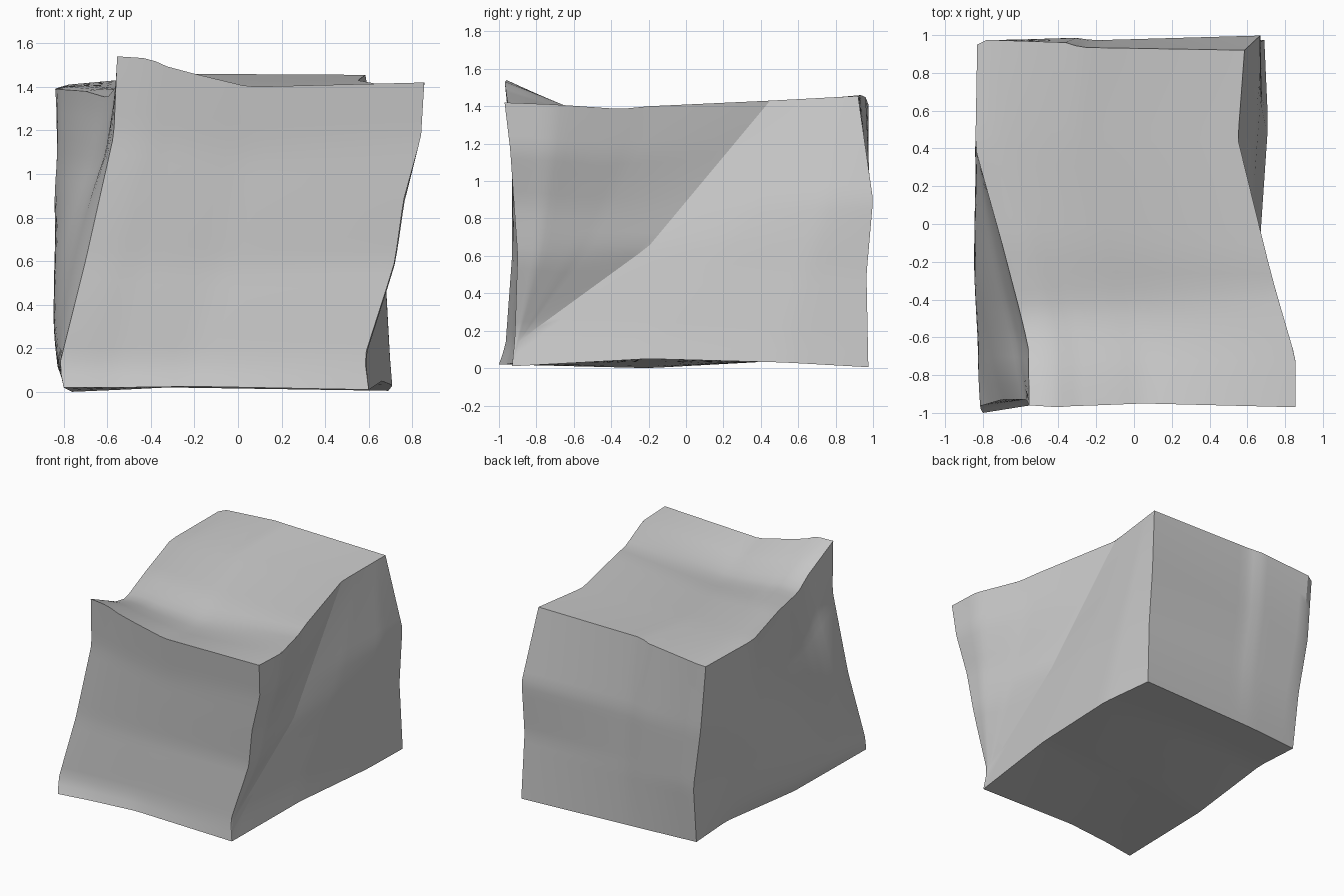
import bpy, bmesh
from mathutils import Vector

cube = bpy.data.objects.get("Cube")
if cube:
    bpy.data.objects.remove(cube, do_unlink=True)

N = 24  # divisions along every side

# Corners: front/back, left (+x)/right (-x), low/high, and the top of the fold
corner = {
    "front_right_low": (-0.80, -1.00, 0.02), "front_left_low": (0.60, -0.93, 0.01),
    "back_right_low": (-0.71, 0.89, 0.02), "back_left_low": (0.69, 0.975, 0.005),
    "front_right_high": (-0.555, -0.96, 1.54), "front_left_high": (0.855, -0.97, 1.42),
    "back_right_high": (-0.83, 0.95, 1.395), "back_left_high": (0.585, 0.92, 1.455),
    "fold_high": (0.55, 0.45, 1.43),
}


def edge(start, end, *middle):
    """Evenly spaced points along a bent edge."""
    pts = [Vector(p) for p in (corner[start], *middle, corner[end])]
    lengths = [(b - a).length for a, b in zip(pts, pts[1:])]
    total, out = sum(lengths), []
    for i in range(N + 1):
        d, k = total * i / N, 0
        while k < len(lengths) - 1 and d > lengths[k]:
            d -= lengths[k]
            k += 1
        out.append(pts[k].lerp(pts[k + 1], min(d / lengths[k], 1)))
    return out


# Upright edges
front_right = edge("front_right_low", "front_right_high",
                   (-0.82, -0.965, 0.12), (-0.70, -0.93, 0.60), (-0.57, -0.93, 1.18))
front_left = edge("front_left_low", "front_left_high", (0.58, -0.915, 0.16), (0.68, -0.905, 0.47),
                  (0.72, -0.90, 0.60), (0.76, -0.92, 0.88), (0.84, -0.94, 1.17))
back_right = edge("back_right_low", "back_right_high", (-0.72, 0.94, 0.45), (-0.79, 0.955, 0.90))
back_left = edge("back_left_low", "back_left_high", (0.67, 0.965, 0.5), (0.67, 1.0, 0.9))

# Bottom edges
low_front = edge("front_right_low", "front_left_low", (-0.55, -0.96, 0.02), (-0.2, -0.93, 0.025))
low_back = edge("back_right_low", "back_left_low", (-0.3, 0.925, 0.02))
low_right = edge("front_right_low", "back_right_low", (-0.76, -0.2, 0.0), (-0.71, 0.53, 0.04))
low_left = edge("front_left_low", "back_left_low", (0.66, -0.2, 0.05), (0.71, 0.53, 0.03))

# Top edges
high_front = edge("front_right_high", "front_left_high", (-0.40, -0.97, 1.53),
                  (-0.35, -0.965, 1.50), (-0.2, -0.96, 1.46), (0.05, -0.95, 1.40))
high_back = edge("back_right_high", "back_left_high", (-0.78, 0.975, 1.41),
                 (-0.34, 0.96, 1.45), (-0.29, 0.935, 1.46))
high_right = edge("front_right_high", "back_right_high", (-0.56, -0.65, 1.40),
                  (-0.60, -0.48, 1.35), (-0.70, -0.1, 1.38), (-0.84, 0.4, 1.39))
overhang = ((0.855, -0.71, 1.41), (0.75, -0.35, 1.385), (0.71, -0.2, 1.40))
high_left = edge("front_left_high", "back_left_high", *overhang, corner["fold_high"])
high_left_front = edge("front_left_high", "fold_high", *overhang)
high_left_back = edge("fold_high", "back_left_high")

# Diagonal fold across the left side
fold = edge("front_left_low", "fold_high", (0.585, -0.86, 0.17), (0.60, -0.2, 0.65))

bm = bmesh.new()


def side(low, high, start, end, bulge=0):
    """Fill four edges with a blended patch; bulge swells it along x."""
    grid = []
    for i in range(N + 1):
        u, row = i / N, []
        for j in range(N + 1):
            v = j / N
            p = low[i].lerp(high[i], v) + start[j].lerp(end[j], u)
            p -= low[0].lerp(low[N], u).lerp(high[0].lerp(high[N], u), v)
            p.x += bulge * u * v * ((1 - u) * (1 - v)) ** 1.5
            row.append(bm.verts.new(p))
        grid.append(row)
    for i in range(N):
        for j in range(N):
            bm.faces.new((grid[i][j], grid[i + 1][j], grid[i + 1][j + 1], grid[i][j + 1]))


side(low_front, high_front, front_right, front_left)
side(low_back, high_back, back_right, back_left)
side(low_front, low_back, low_right, low_left)
side(high_front, high_back, high_right, high_left)
side(low_right, high_right, front_right, back_right, bulge=-3.6)
# Left side: overhanging wedge in front of the fold, flatter panel behind it
side([front_left[0]] * (N + 1), high_left_front, front_left, fold)
side(low_left, high_left_back, fold, back_left)

bmesh.ops.remove_doubles(bm, verts=bm.verts, dist=0.0005)
bmesh.ops.recalc_face_normals(bm, faces=bm.faces)
mesh = bpy.data.meshes.new("stone_block")
bm.to_mesh(mesh)
bm.free()

# Stone colour
grey = bpy.data.materials.new("stone_grey")
grey.use_nodes = True
colour = (0.6, 0.6, 0.6, 1)
grey.diffuse_color = colour
grey.node_tree.nodes["Principled BSDF"].inputs["Base Color"].default_value = colour
mesh.materials.append(grey)

block = bpy.data.objects.new("stone_block", mesh)
bpy.context.collection.objects.link(block)
bpy.ops.object.select_all(action="DESELECT")
block.select_set(True)
bpy.context.view_layer.objects.active = block
bpy.ops.object.shade_smooth_by_angle(angle=0.4)
